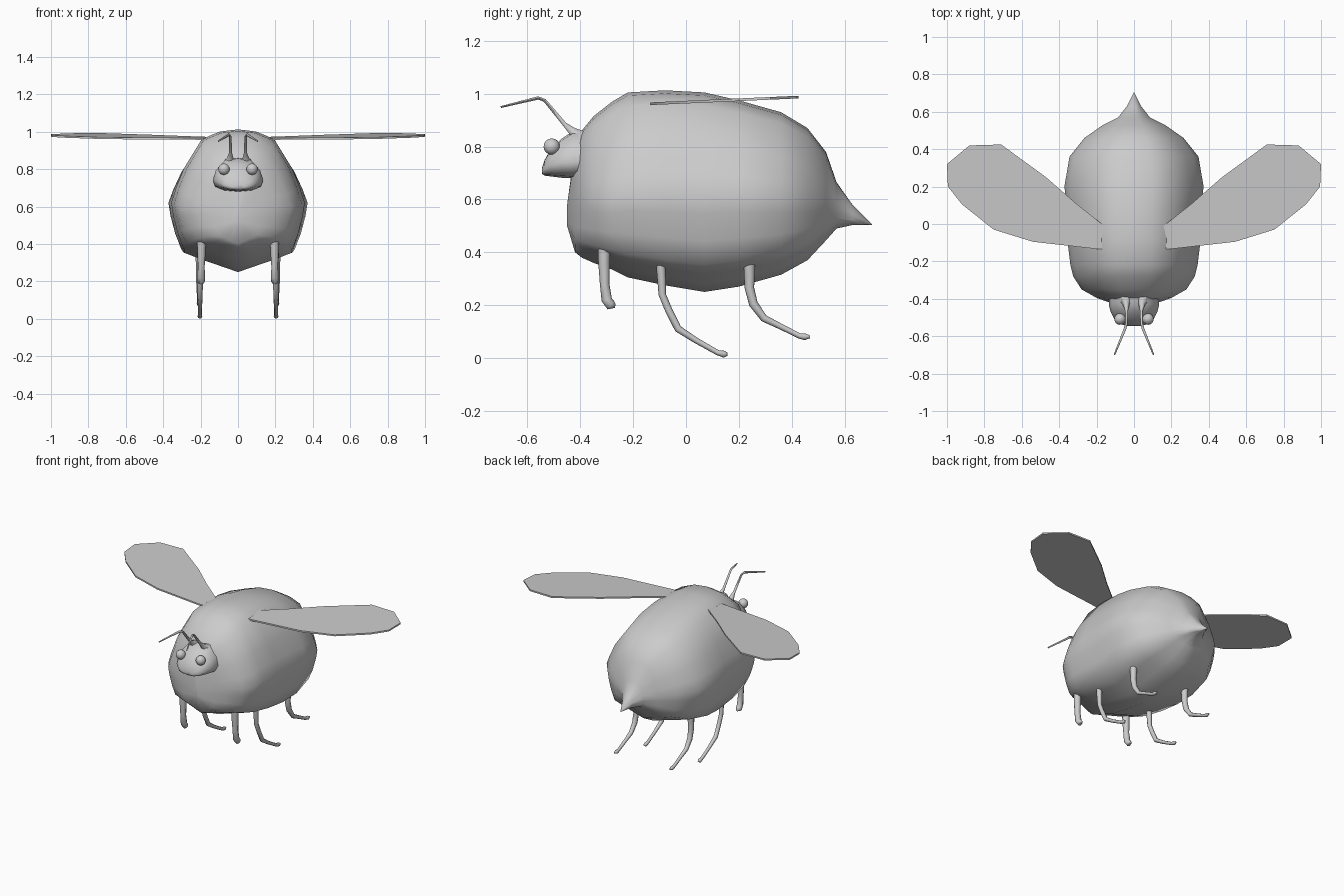
import bpy, bmesh, math
from mathutils import Vector

if "Cube" in bpy.data.objects:
    bpy.data.objects.remove(bpy.data.objects["Cube"])


def finish(name, bm, angle=50):
    bmesh.ops.remove_doubles(bm, verts=bm.verts, dist=0.0005)
    bmesh.ops.recalc_face_normals(bm, faces=bm.faces)
    me = bpy.data.meshes.new(name)
    bm.to_mesh(me)
    bm.free()
    ob = bpy.data.objects.new(name, me)
    bpy.context.collection.objects.link(ob)
    bpy.ops.object.select_all(action='DESELECT')
    ob.select_set(True)
    bpy.context.view_layer.objects.active = ob
    if angle:
        bpy.ops.object.shade_smooth_by_angle(angle=math.radians(angle))
    return ob


def loft(name, rings, angle=50):
    """Skin a list of equally sized closed rings and cap both ends."""
    bm = bmesh.new()
    rows = [[bm.verts.new(p) for p in r] for r in rings]
    n = len(rows[0])
    for a, b in zip(rows, rows[1:]):
        for i in range(n):
            j = (i + 1) % n
            bm.faces.new((a[i], a[j], b[j], b[i]))
    bm.faces.new(rows[0])
    bm.faces.new(rows[-1])
    return finish(name, bm, angle)


def sections(stations, half):
    """Rings from (y, half width, mid z, top z, bottom z) and a unit half outline."""
    outline = half + [(-x, z) for x, z in reversed(half[1:-1])]
    return [[(w * u, y, mid + v * ((top - mid) if v > 0 else (mid - bot)))
             for u, v in outline] for y, w, mid, top, bot in stations]


def tube(name, path, n=8):
    """Tapered tube through (x, y, z, radius) points."""
    pts = [Vector(p[:3]) for p in path]
    rings = []
    for i, p in enumerate(pts):
        t = (pts[min(i + 1, len(pts) - 1)] - pts[max(i - 1, 0)]).normalized()
        side = (Vector((1, 0, 0)) - t * t.x).normalized()
        up = t.cross(side)
        r = path[i][3]
        rings.append([p + r * (math.cos(a) * side + math.sin(a) * up)
                      for a in (2 * math.pi * k / n for k in range(n))])
    return loft(name, rings, 60)


# Plump body tapering into the stinger
body_half = [(0, 1), (.27, .97), (.54, .87), (.81, .47), (.93, .2), (1, 0),
             (.97, -.2), (.9, -.48), (.81, -.72), (.54, -.82), (.27, -.91), (0, -1)]
body = [(-.45, .015, .54, .58, .50), (-.42, .13, .58, .80, .40), (-.395, .20, .60, .86, .38),
        (-.35, .28, .60, .915, .36), (-.28, .325, .60, .97, .335), (-.22, .34, .62, 1.005, .305),
        (-.08, .357, .62, 1.013, .275), (.07, .357, .62, 1.005, .25), (.20, .372, .62, .975, .27),
        (.36, .345, .61, .93, .315), (.46, .265, .60, .87, .37), (.53, .165, .585, .78, .445),
        (.57, .085, .565, .665, .49), (.63, .038, .54, .58, .503), (.705, .001, .504, .505, .503)]
loft("body", sections(body, body_half), 80)

# Head
head_half = [(0, 1), (.52, .93), (.88, .45), (1, 0), (.9, -.55), (.55, -.88), (0, -1)]
head = [(-.545, .035, .705, .72, .697), (-.535, .075, .715, .75, .69), (-.51, .105, .73, .795, .687),
        (-.47, .125, .74, .83, .682), (-.43, .135, .74, .857, .68), (-.37, .13, .74, .86, .69)]
loft("head", sections(head, head_half), 60)

# Wing outline as seen from above, right side
wing = [(.11, -.045), (.165, -.005), (.31, .11), (.47, .25), (.71, .425), (.88, .42), (1, .32),
        (.995, .2), (.92, .105), (.75, -.03), (.54, -.095), (.185, -.135), (.11, -.125)]

# Legs: (y, z, radius) paths
legs = {"front_leg": (.195, [(-.31, .43, .024), (-.31, .36, .022), (-.308, .28, .018),
                             (-.30, .22, .02), (-.285, .20, .02), (-.268, .196, .007)]),
        "middle_leg": (.20, [(-.095, .43, .024), (-.095, .35, .018), (-.09, .24, .014),
                             (-.065, .18, .014), (-.03, .11, .014), (.04, .065, .011),
                             (.12, .02, .010), (.145, .014, .013), (.158, .014, .005)]),
        "hind_leg": (.205, [(.24, .43, .03), (.24, .35, .022), (.24, .265, .018),
                            (.255, .205, .017), (.295, .15, .014), (.36, .118, .011),
                            (.43, .083, .010), (.45, .08, .013), (.47, .08, .005)])}

for side, s in (("right", 1), ("left", -1)):
    for name, (x, path) in legs.items():
        tube(f"{side}_{name}", [(s * (x + .01 * (.4 - z)), y, z, r) for y, z, r in path])

    # Antenna with a flared base and a forward bend
    tube(f"{side}_antenna", [(s * x, y, z, r) for x, y, z, r in (
        (.045, -.405, .835, .035), (.042, -.43, .858, .018), (.04, -.46, .885, .009),
        (.042, -.535, .975, .007), (.048, -.56, .984, .007), (.105, -.70, .95, .004))], 6)

    # Eye
    bm = bmesh.new()
    bmesh.ops.create_uvsphere(bm, u_segments=14, v_segments=8, radius=.031)
    bmesh.ops.translate(bm, verts=bm.verts, vec=(s * .075, -.508, .80))
    finish(f"{side}_eye", bm, 80)

    # Thin flat wing, rising slightly to the rear
    bm = bmesh.new()
    face = bm.faces.new([bm.verts.new((s * x, y, .957 + .045 * (y + .14))) for x, y in wing])
    ext = bmesh.ops.extrude_face_region(bm, geom=[face])
    top = [v for v in ext["geom"] if isinstance(v, bmesh.types.BMVert)]
    bmesh.ops.translate(bm, verts=top, vec=(0, 0, .01))
    finish(f"{side}_wing", bm, 30)
